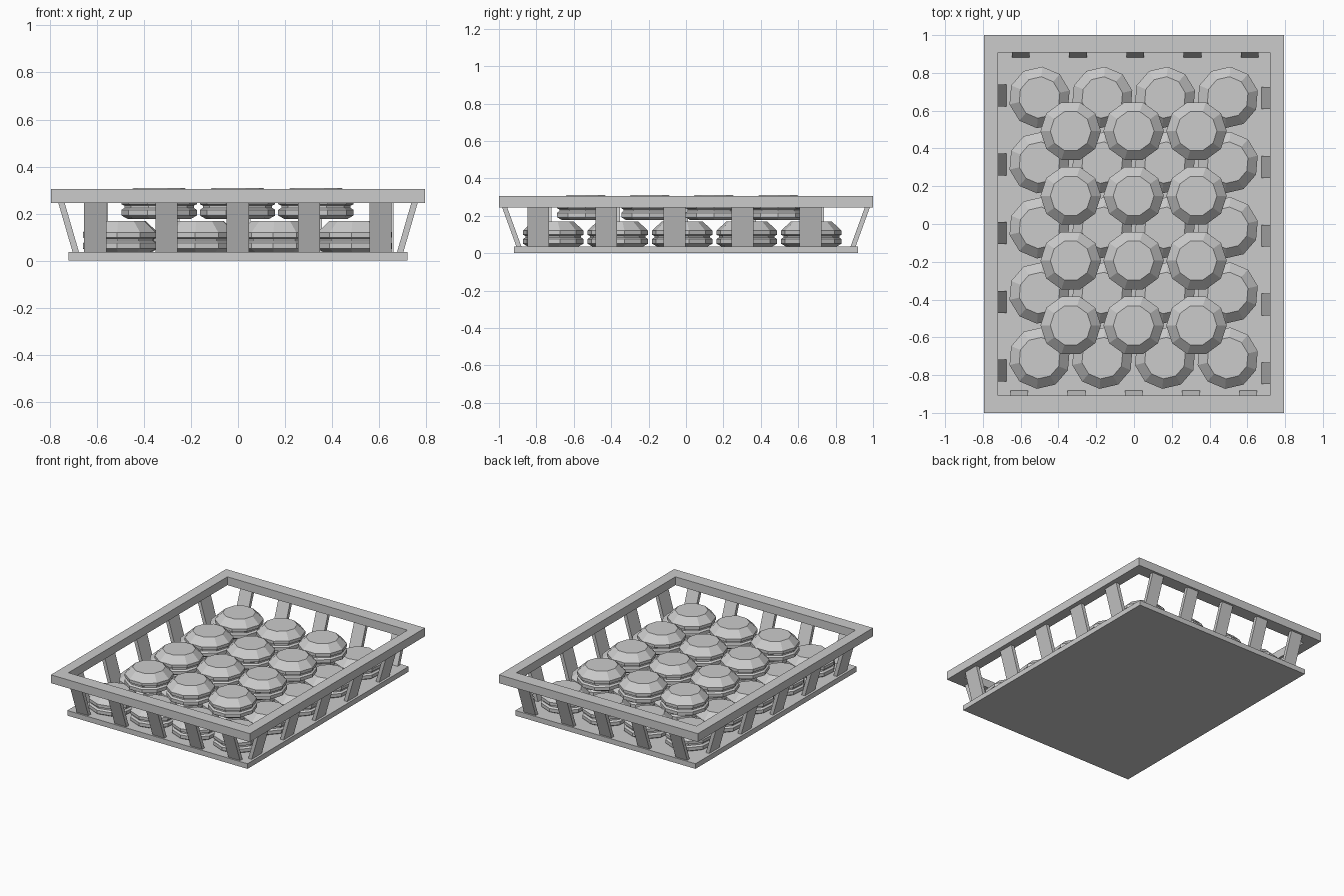
import bpy, bmesh, math
from mathutils import Vector

cube = bpy.data.objects.get("Cube")
if cube:
    bpy.data.objects.remove(cube, do_unlink=True)

grey = bpy.data.materials.new("plain grey")
grey.use_nodes = True
COLOR = (0.6, 0.6, 0.6, 1)
grey.diffuse_color = COLOR
grey.node_tree.nodes["Principled BSDF"].inputs["Base Color"].default_value = COLOR


def finish(name, bm):
    bmesh.ops.recalc_face_normals(bm, faces=bm.faces)
    mesh = bpy.data.meshes.new(name)
    bm.to_mesh(mesh)
    bm.free()
    mesh.materials.append(grey)
    obj = bpy.data.objects.new(name, mesh)
    bpy.context.collection.objects.link(obj)
    return obj


def add_box(bm, low, high):
    low, high = Vector(low), Vector(high)
    verts = bmesh.ops.create_cube(bm, size=1)["verts"]
    for v in verts:
        v.co = (low + high) / 2 + v.co * (high - low)
    return verts


# Base tray
bm = bmesh.new()
add_box(bm, (-0.72, -0.92, 0), (0.72, 0.92, 0.037))
finish("base_board", bm)

# Top rim: one mitred loop with a square section
bm = bmesh.new()
rings = []
for hx, hy, z in ((0.795, 1, 0.245), (0.795, 1, 0.305), (0.72, 0.907, 0.305), (0.72, 0.907, 0.245)):
    rings.append([bm.verts.new((sx * hx, sy * hy, z))
                  for sx, sy in ((-1, -1), (1, -1), (1, 1), (-1, 1))])
for i in range(4):
    a, b = rings[i], rings[(i + 1) % 4]
    for k in range(4):
        n = (k + 1) % 4
        bm.faces.new((a[k], a[n], b[n], b[k]))
finish("top_rim", bm)


# Slats lean outwards from the base to the rim
def slat(name, along, offset, side, axis, half, foot):
    bm = bmesh.new()
    for v in add_box(bm, (along - half, foot, 0.03), (along + half, foot + 0.027, 0.25)):
        if v.co.z > 0.1:
            v.co.y += offset
        out = side * v.co.y
        v.co = (v.co.x, out, v.co.z) if axis == "y" else (out, v.co.x, v.co.z)
    finish(name, bm)


for i in range(5):
    x = -0.607 + 0.303 * i
    slat(f"front_slat_{i + 1}", x, 0.08, -1, "y", 0.047, 0.878)
    slat(f"back_slat_{i + 1}", x + 0.008, 0.08, 1, "y", 0.047, 0.878)
    y = -0.79 + 0.364 * i
    slat(f"left_slat_{i + 1}", y, 0.064, 1, "x", 0.058, 0.674)
    slat(f"right_slat_{i + 1}", y + 0.014, 0.064, -1, "x", 0.058, 0.674)

# Sandwich biscuit: two faceted shells with a groove between them
PROFILE = ((0.135, 0), (0.16, 0.014), (0.16, 0.038), (0.147, 0.047), (0.147, 0.056),
           (0.16, 0.062), (0.16, 0.083), (0.108, 0.132))
SIDES = 10


def biscuit(name, x, y, z, turn, scale):
    bm = bmesh.new()
    rings = []
    for r, h in PROFILE:
        rings.append([bm.verts.new((x + scale * r * math.cos(turn + k * math.tau / SIDES),
                                    y + scale * r * math.sin(turn + k * math.tau / SIDES), z + h))
                      for k in range(SIDES)])
    for a, b in zip(rings, rings[1:]):
        for k in range(SIDES):
            n = (k + 1) % SIDES
            bm.faces.new((a[k], a[n], b[n], b[k]))
    bm.faces.new(rings[0])
    bm.faces.new(rings[-1])
    finish(name, bm)


# Lower layer
for col in range(4):
    for row in range(5):
        biscuit(f"lower_biscuit_{col + 1}_{row + 1}", -0.5 + 0.332 * col, -0.71 + 0.345 * row,
                0.037, math.radians(13), 1.02)

# Upper layer, nested over the gaps
for col in range(3):
    for row in range(4):
        biscuit(f"upper_biscuit_{col + 1}_{row + 1}", -0.335 + 0.333 * col, -0.537 + 0.343 * row,
                0.178, 0, 1)
